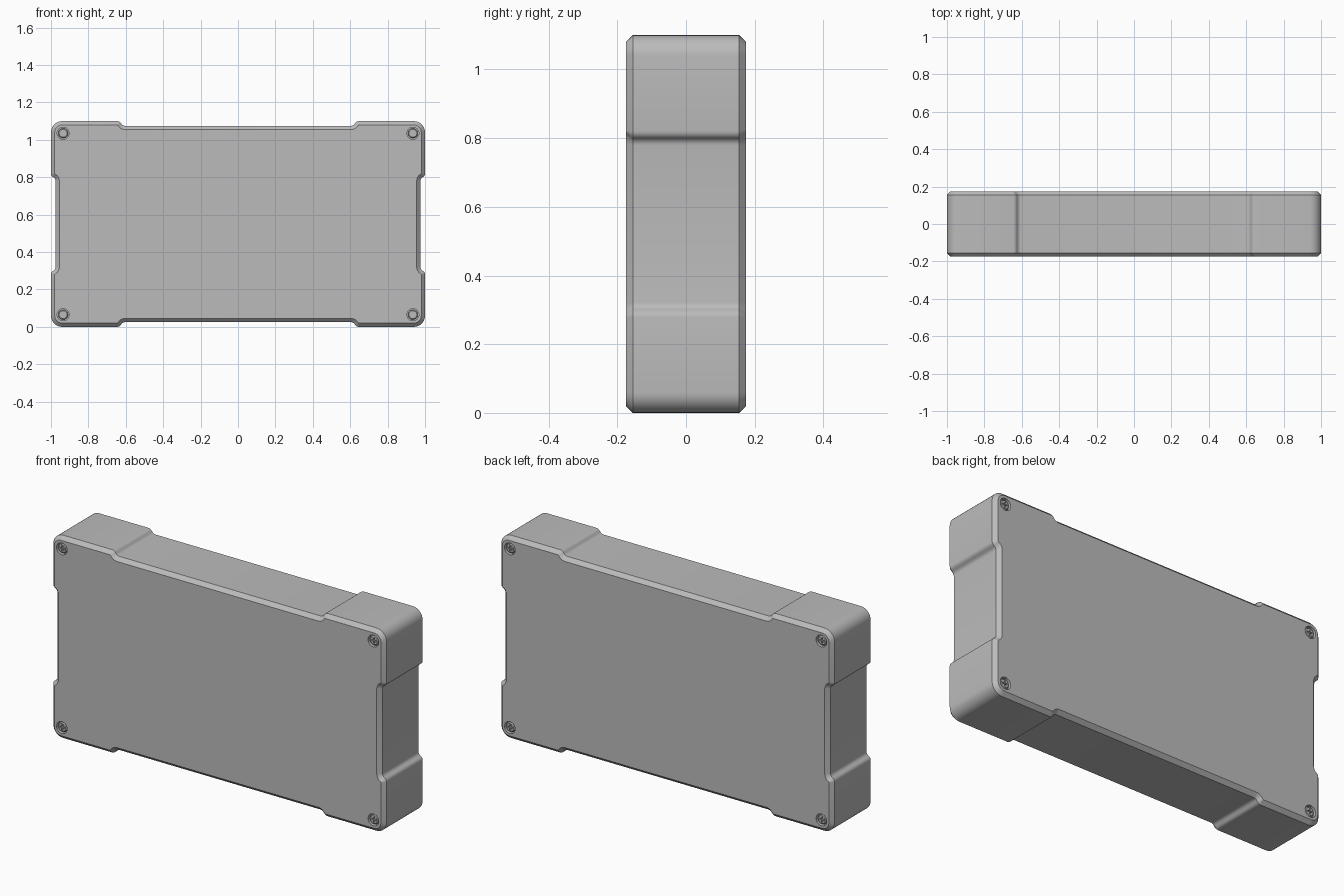
import bpy, bmesh
from math import sin, cos, pi, acos, radians
from mathutils import Matrix, Vector

cube = bpy.data.objects.get("Cube")
if cube:
    bpy.data.objects.remove(cube)

# Single painted finish
grey = bpy.data.materials.new("enclosure grey")
grey.use_nodes = True
grey.diffuse_color = (0.5, 0.5, 0.5, 1)
grey.node_tree.nodes["Principled BSDF"].inputs["Base Color"].default_value = grey.diffuse_color

HALF_W, HALF_H, HALF_D = 1.0, 0.55, 0.175
STEP, RAMP_R, CORNER_R, CHAMFER = 0.025, 0.024, 0.06, 0.02
MID = HALF_H


def make_object(name, bm):
    bmesh.ops.recalc_face_normals(bm, faces=bm.faces)
    mesh = bpy.data.meshes.new(name)
    bm.to_mesh(mesh)
    bm.free()
    mesh.materials.append(grey)
    obj = bpy.data.objects.new(name, mesh)
    bpy.context.collection.objects.link(obj)
    return obj


def activate(obj):
    bpy.ops.object.select_all(action="DESELECT")
    obj.select_set(True)
    bpy.context.view_layer.objects.active = obj


def cut(obj, bm):
    """Subtract a bmesh volume from an object."""
    cutter = make_object("cutter", bm)
    cutter.hide_render = True
    activate(obj)
    mod = obj.modifiers.new("cut", "BOOLEAN")
    mod.operation, mod.solver, mod.object = "DIFFERENCE", "EXACT", cutter
    bpy.ops.object.modifier_apply(modifier=mod.name)
    bpy.data.objects.remove(cutter)


def smooth(obj):
    activate(obj)
    bpy.ops.object.shade_smooth_by_angle(angle=radians(30))


def ramp():
    """S-curve as (along, rise) pairs stepping out of a recess."""
    sweep = acos(1 - STEP / (2 * RAMP_R))
    half = [(RAMP_R * sin(sweep * i / 4), RAMP_R * (1 - cos(sweep * i / 4))) for i in range(5)]
    run = half[-1][0]
    first = [(a - run, r) for a, r in half]
    second = [(-a, STEP - r) for a, r in reversed(first[:-1])]
    return first + second


def outline():
    """Closed rounded outline with a shallow recess on each side."""
    side = [(HALF_W - STEP + r, 0.25 + a) for a, r in ramp()]
    cx, cz = HALF_W - CORNER_R, HALF_H - CORNER_R
    corner = [(cx + CORNER_R * cos(pi / 2 * i / 8), cz + CORNER_R * sin(pi / 2 * i / 8)) for i in range(9)]
    top = [(0.625 + a, HALF_H - STEP + r) for a, r in reversed(ramp())]
    quarter = side + corner + top
    upper = quarter + [(-x, z) for x, z in reversed(quarter)]
    return upper + [(x, -z) for x, z in reversed(upper)]


def cylinder(bm, radius, depth, centre, radius2=None):
    """Cylinder along y; radius2 is the end towards -y."""
    m = Matrix.Translation(centre) @ Matrix.Rotation(pi / 2, 4, "X")
    bmesh.ops.create_cone(bm, cap_ends=True, segments=32, radius1=radius,
                          radius2=radius if radius2 is None else radius2, depth=depth, matrix=m)


# Enclosure body: extruded outline with chamfered front and back rims
bm = bmesh.new()
cap = bm.faces.new([bm.verts.new((x, -HALF_D, z + MID)) for x, z in outline()])
ext = bmesh.ops.extrude_face_region(bm, geom=[cap])
new_verts = [g for g in ext["geom"] if isinstance(g, bmesh.types.BMVert)]
bmesh.ops.translate(bm, verts=new_verts, vec=(0, 2 * HALF_D, 0))
if not any(f.normal.y < -0.9 for f in bm.faces):
    bmesh.ops.recalc_face_normals(bm, faces=bm.faces)
bmesh.ops.recalc_face_normals(bm, faces=bm.faces)
rim = [e for e in bm.edges if abs(e.verts[0].co.y - e.verts[1].co.y) < 1e-5]
bmesh.ops.bevel(bm, geom=rim, offset=CHAMFER, offset_type="OFFSET", segments=1,
                profile=0.5, affect="EDGES", clamp_overlap=False)
body = make_object("enclosure_body", bm)

# Screw wells in all corners of both faces
spots = [(sx * 0.935, sy, MID + sz * 0.485) for sy in (-1, 1) for sx in (-1, 1) for sz in (-1, 1)]
WELL = 0.02
bm = bmesh.new()
for x, s, z in spots:
    cylinder(bm, 0.032, 2 * WELL, (x, s * HALF_D, z))
cut(body, bm)
smooth(body)

# Screw head: bevelled disc with a cross recess, facing the front
bm = bmesh.new()
cylinder(bm, 0.026, 0.012, (0, -0.006, 0))
cylinder(bm, 0.026, 0.004, (0, -0.014, 0), 0.021)
bmesh.ops.remove_doubles(bm, verts=bm.verts, dist=1e-5)
inner = [f for f in bm.faces if abs(f.normal.y) > 0.9 and abs(f.calc_center_median().y + 0.012) < 1e-4]
bmesh.ops.delete(bm, geom=inner, context="FACES_ONLY")
screw = make_object("screw", bm)
for size in ((0.03, 0.02, 0.007), (0.007, 0.02, 0.03)):
    bm = bmesh.new()
    bmesh.ops.create_cube(bm, size=1, matrix=Matrix.Translation((0, -0.018, 0)) @ Matrix.Diagonal((*size, 1)))
    cut(screw, bm)
smooth(screw)

# One screw in every well
for x, s, z in spots:
    name = "_".join(("front" if s < 0 else "back", "left" if x > 0 else "right",
                     "upper" if z > MID else "lower", "screw"))
    obj = bpy.data.objects.new(name, screw.data)
    obj.location = Vector((x, s * (HALF_D - WELL), z))
    obj.rotation_euler.z = 0 if s < 0 else pi
    bpy.context.collection.objects.link(obj)
bpy.data.objects.remove(screw)
